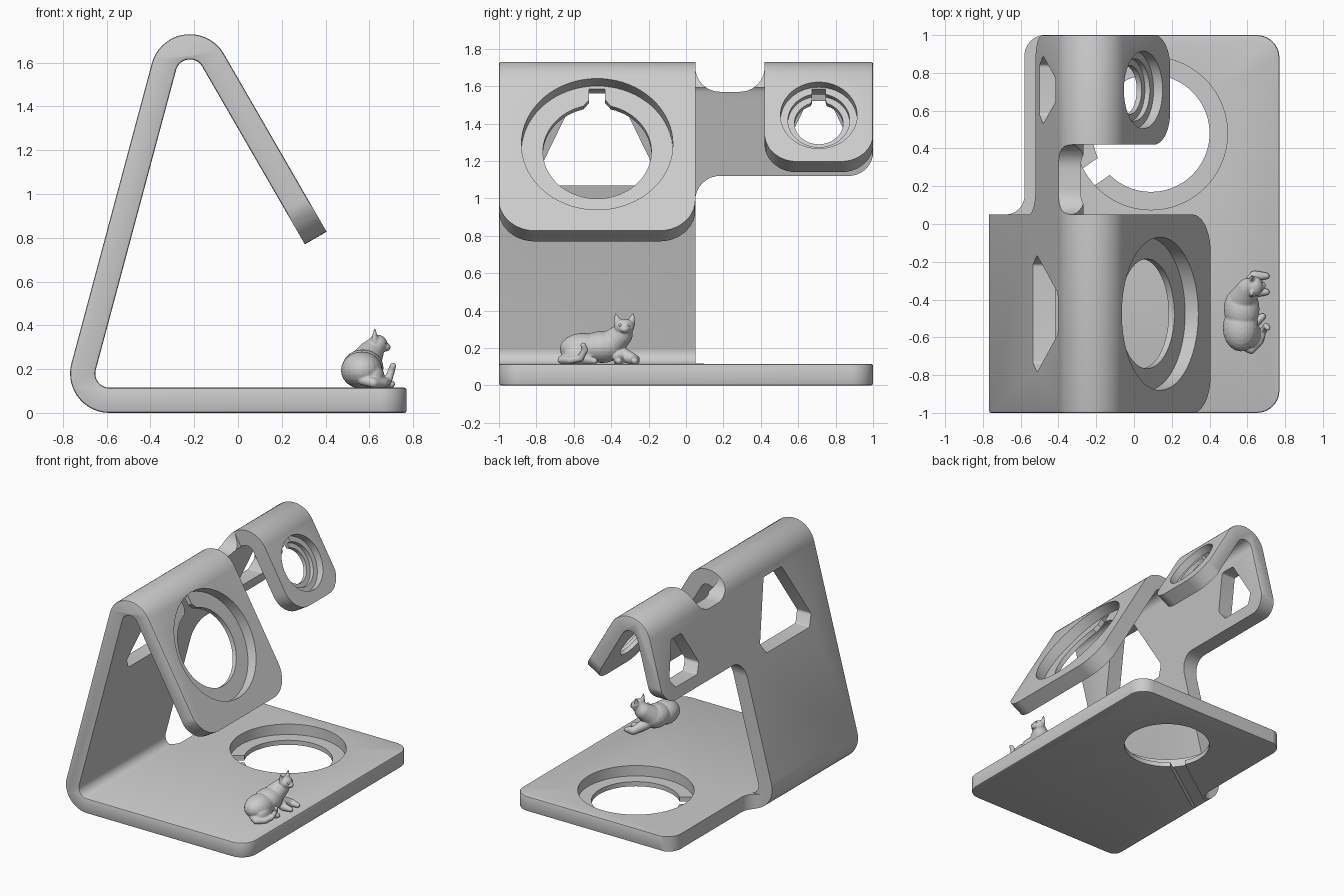
import bpy, bmesh
from math import sin, cos, tan, pi, radians
from mathutils import Vector, Matrix

cube = bpy.data.objects.get("Cube")
if cube:
    bpy.data.objects.remove(cube, do_unlink=True)

grey = bpy.data.materials.new("soft grey")
grey.use_nodes = True
grey.diffuse_color = (0.6, 0.6, 0.6, 1)
for node in grey.node_tree.nodes:
    if node.type == 'BSDF_PRINCIPLED':
        node.inputs["Base Color"].default_value = (0.6, 0.6, 0.6, 1)


# ---------- helpers ----------
def frame(u, v, w, origin=(0, 0, 0)):
    m = Matrix((u, v, w)).transposed().to_4x4()
    m.translation = origin
    return m


def arc(centre, r, a0, a1, n=18):
    angles = [radians(a0 + (a1 - a0) * i / n) for i in range(n + 1)]
    return [(centre[0] + r * cos(a), centre[1] + r * sin(a)) for a in angles]


def circle(centre, r):
    return arc(centre, r, 0, 360, 72)[:-1]


def rounded(corners, n=8):
    """Polygon from (a, b, radius) corners."""
    pts = []
    for i, (a, b, r) in enumerate(corners):
        p = Vector((a, b))
        if r == 0:
            pts.append((a, b))
            continue
        d0 = (Vector(corners[i - 1][:2]) - p).normalized()
        d1 = (Vector(corners[(i + 1) % len(corners)][:2]) - p).normalized()
        half = d0.angle(d1) / 2
        c = p + (d0 + d1).normalized() * r / sin(half)
        s, e = p + d0 * r / tan(half) - c, p + d1 * r / tan(half) - c
        pts += [tuple(c + s.lerp(e, k / n).normalized() * r) for k in range(n + 1)]
    return pts


def new_object(name, bm):
    mesh = bpy.data.meshes.new(name)
    bm.to_mesh(mesh)
    bm.free()
    obj = bpy.data.objects.new(name, mesh)
    bpy.context.scene.collection.objects.link(obj)
    mesh.materials.append(grey)
    return obj


def prism(pts, lo, hi, m):
    bm = bmesh.new()
    low = [bm.verts.new(m @ Vector((a, b, lo))) for a, b in pts]
    top = [bm.verts.new(m @ Vector((a, b, hi))) for a, b in pts]
    bm.faces.new(low)
    bm.faces.new(top)
    for i in range(len(pts)):
        bm.faces.new((low[i - 1], low[i], top[i], top[i - 1]))
    bmesh.ops.recalc_face_normals(bm, faces=bm.faces[:])
    return bm


def activate(obj):
    bpy.ops.object.select_all(action='DESELECT')
    obj.select_set(True)
    bpy.context.view_layer.objects.active = obj


def apply_modifier(obj, kind, **settings):
    mod = obj.modifiers.new(kind.lower(), kind)
    for key, value in settings.items():
        setattr(mod, key, value)
    activate(obj)
    bpy.ops.object.modifier_apply(modifier=mod.name)


def cut(obj, pts, lo, hi, m):
    cutter = new_object("cutter", prism(pts, lo, hi, m))
    cutter.hide_render = True
    apply_modifier(obj, 'BOOLEAN', operation='DIFFERENCE', solver='EXACT', object=cutter)
    bpy.data.objects.remove(cutter, do_unlink=True)


# ---------- stand: one bent band ----------
X, Y, Z = Vector((1, 0, 0)), Vector((0, 1, 0)), Vector((0, 0, 1))
flat = frame(X, Y, Z)
side = frame(Y, Z, X)
ridge, bend = (-0.22, 1.55), (-0.587, 0.18)
R, r, length = 0.18, 0.065, 0.938
slope = Vector((-0.5, 0, cos(pi / 6)))
normal = Vector((cos(pi / 6), 0, 0.5))
lip = Vector((ridge[0], 0, ridge[1])) + normal * R - slope * length
panel = frame(Y, slope, normal, lip)


def leg_end(radius):
    p = Vector((ridge[0], 0, ridge[1])) + normal * radius - slope * (length + 0.02)
    return (p.x, p.z)


profile = [(0.77, 0)] + arc(bend, R, 270, 165) + arc(ridge, R, 165, 30)
profile += [leg_end(R), leg_end(r)]
profile += arc(ridge, r, 30, 165) + arc(bend, r, 165, 270) + [(0.77, 0.115)]
bm = prism(profile, -1, 1, frame(X, Z, -Y))
corners = [e for e in bm.edges if all(v.co.x > 0.76 for v in e.verts)
           and abs(e.verts[0].co.y - e.verts[1].co.y) < 0.01]
bmesh.ops.bevel(bm, geom=corners, offset=0.12, segments=10, profile=0.5, affect='EDGES')
rims = [e for e in bm.edges if len(e.link_faces) == 2 and e.calc_face_angle() > 1]
bmesh.ops.bevel(bm, geom=rims, offset=0.01, segments=2, profile=0.5, affect='EDGES')
stand = new_object("stand", bm)

# gap between the two holders, and the rounded ends of their front panels
cut(stand, rounded([(0.05, 1.57, 0.13), (0.42, 1.57, 0.13), (0.42, 1.9, 0), (0.05, 1.9, 0)]),
    -1, 1, side)
cut(stand, rounded([(-1.2, 0.5, 0), (-1.001, 0.5, 0), (-1.001, 0, 0.19), (0.05, 0, 0.19),
                    (0.05, 1.2, 0), (0.42, 1.2, 0), (0.42, 0.427, 0.17), (1.001, 0.427, 0.17),
                    (1.001, 0.8, 0), (1.2, 0.8, 0), (1.2, -0.3, 0), (-1.2, -0.3, 0)]),
    -0.2, 0.2, panel)

# open area under the small holder, and the left edge of the base there
cut(stand, rounded([(0.05, 0.116, 0), (0.05, 1.12, 0.13), (1.001, 1.12, 0.13),
                    (1.001, 1.4, 0), (1.2, 1.4, 0), (1.2, 0.116, 0)]), -1, -0.25, side)
cut(stand, rounded([(-1.2, 0.05, 0), (-0.58, 0.05, 0.1), (-0.58, 1.001, 0.11),
                    (-0.3, 1.001, 0), (-0.3, 1.2, 0), (-1.2, 1.2, 0)]), -0.1, 0.3, flat)


# tapered windows in the back panel
def window(y, bottom, shoulder, top, w0, w1, w2):
    half = [(w0, bottom), (w1, shoulder), (w2, top)]
    pts = [(y + w, z, 0.02) for w, z in half] + [(y - w, z, 0.02) for w, z in reversed(half)]
    cut(stand, rounded(pts, 4), -1, -0.25, side)


window(-0.475, 1.07, 1.15, 1.56, 0.26, 0.31, 0.11)
window(0.71, 1.2, 1.27, 1.52, 0.13, 0.18, 0.06)


# stepped round seats with a cable slot above
def seat(y, v, steps, slot_w, slot_top, flare):
    for radius, depth in steps:
        cut(stand, circle((y, v), radius), -depth, 0.1, panel)
    hole = steps[-1][0]
    cut(stand, [(y - flare, v + hole * 0.85), (y + flare, v + hole * 0.85),
                (y + slot_w, v + hole * 1.1), (y + slot_w, v + slot_top),
                (y - slot_w, v + slot_top), (y - slot_w, v + hole * 1.1)], -0.2, 0.05, panel)


seat(-0.475, 0.534, [(0.405, 0.08), (0.29, 0.2)], 0.043, 0.385, 0.1)
seat(0.71, 0.712, [(0.205, 0.055), (0.165, 0.085), (0.13, 0.2)], 0.037, 0.195, 0.045)

# round seat in the base, with a cable channel underneath
cut(stand, circle((0.09, 0.48), 0.405), 0.035, 0.3, flat)
cut(stand, circle((0.09, 0.48), 0.31), -0.1, 0.3, flat)
channel = Matrix.Translation((0.09, 0.48, 0)) @ Matrix.Rotation(radians(215), 4, 'Z')
cut(stand, [(0.2, -0.055), (1.15, -0.055), (1.15, 0.055), (0.2, 0.055)], -0.1, 0.05, channel)

activate(stand)
bpy.ops.object.shade_smooth_by_angle(angle=radians(30))

# ---------- resting cat ----------
bm = bmesh.new()


def blob(centre, size):
    m = Matrix.Translation(centre) @ Matrix.Diagonal((*size, 1))
    bmesh.ops.create_uvsphere(bm, u_segments=20, v_segments=12, radius=1, matrix=m)


def limb(points, r0, r1, n=8):
    count = (len(points) - 1) * n
    for k in range(count + 1):
        i = min(k // n, len(points) - 2)
        p = Vector(points[i]).lerp(Vector(points[i + 1]), k / n - i)
        blob(p, [r0 + (r1 - r0) * k / count] * 3)


# body, haunch, chest, neck, head and muzzle
blob((0.565, -0.55, 0.195), (0.095, 0.125, 0.085))
blob((0.57, -0.45, 0.205), (0.095, 0.12, 0.085))
blob((0.615, -0.58, 0.165), (0.055, 0.075, 0.06))
limb([(0.575, -0.4, 0.22), (0.605, -0.345, 0.27), (0.625, -0.33, 0.3)], 0.075, 0.045)
blob((0.637, -0.33, 0.313), (0.046, 0.054, 0.044))
blob((0.672, -0.328, 0.3), (0.026, 0.026, 0.02))

# legs and tail
for y in (-0.36, -0.275):
    limb([(0.59, -0.35, 0.17), (0.64, y, 0.136), (0.7, y, 0.131)], 0.04, 0.018)
limb([(0.62, -0.54, 0.14), (0.68, -0.49, 0.131)], 0.03, 0.018)
limb([(0.57, -0.64, 0.15), (0.62, -0.665, 0.137), (0.665, -0.62, 0.135),
      (0.685, -0.565, 0.145), (0.7, -0.54, 0.19), (0.708, -0.55, 0.215)], 0.024, 0.015)

# ears
for y, lean in ((-0.37, 0.25), (-0.288, -0.25)):
    m = (Matrix.Translation((0.625, y, 0.358)) @ Matrix.Rotation(lean, 4, 'X')
         @ Matrix.Diagonal((0.7, 1, 1, 1)))
    bmesh.ops.create_cone(bm, cap_ends=True, segments=16, radius1=0.026, radius2=0.004,
                          depth=0.062, matrix=m)
cat = new_object("cat", bm)
apply_modifier(cat, 'REMESH', mode='VOXEL', voxel_size=0.005)
apply_modifier(cat, 'SMOOTH', factor=0.5, iterations=5)
cat.data.materials.clear()
cat.data.materials.append(grey)
activate(cat)
bpy.ops.object.shade_smooth()

# cat eyes
bm = bmesh.new()
for y in (-0.352, -0.306):
    blob((0.674, y, 0.322), (0.007, 0.008, 0.008))
eyes = new_object("cat_eyes", bm)
activate(eyes)
bpy.ops.object.shade_smooth()
